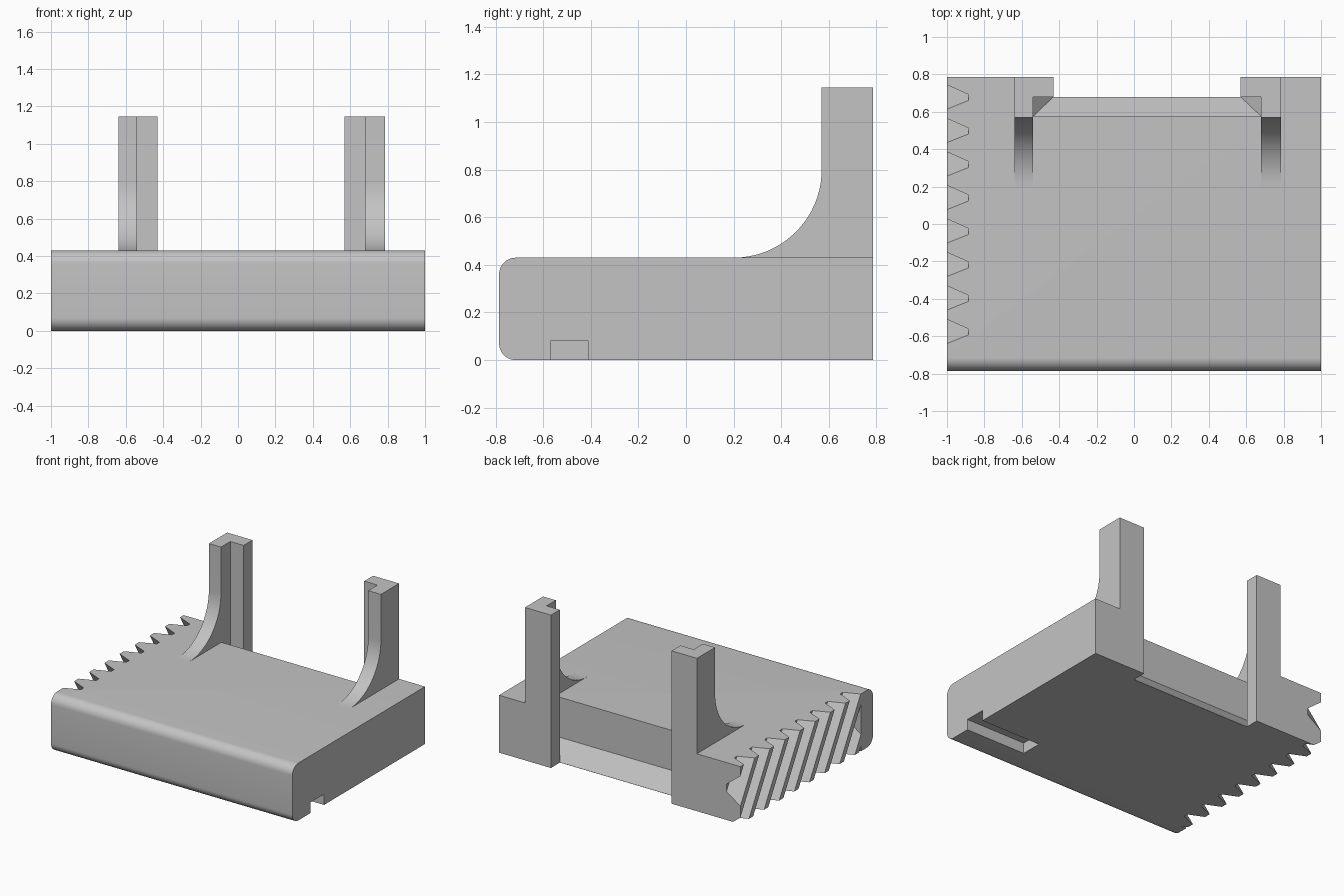
import bpy, bmesh
from math import sin, cos, pi, tan, radians
from mathutils import Vector

cube = bpy.data.objects.get("Cube")
if cube:
    bpy.data.objects.remove(cube, do_unlink=True)

grey = bpy.data.materials.new("light_grey")
grey.use_nodes = True
COLOUR = (0.55, 0.55, 0.55, 1)
grey.diffuse_color = COLOUR
grey.node_tree.nodes["Principled BSDF"].inputs["Base Color"].default_value = COLOUR

WIDTH, DEPTH, HEIGHT, TOP = 1.0, 0.785, 0.43, 1.145
OUT_L, IN_L, LIP_L = -0.64, -0.54, -0.43      # post and slot limits, right-hand side
LIP_R, IN_R, OUT_R = 0.57, 0.68, 0.785        # post and slot limits, left-hand side
SLOT_Y, LIP_Y = 0.575, 0.68


def make(name, bm):
    bmesh.ops.recalc_face_normals(bm, faces=bm.faces[:])
    mesh = bpy.data.meshes.new(name)
    bm.to_mesh(mesh)
    bm.free()
    mesh.materials.append(grey)
    obj = bpy.data.objects.new(name, mesh)
    bpy.context.collection.objects.link(obj)
    return obj


def prism_x(name, profile, x0, x1):
    """Extrude a (y, z) profile along x."""
    bm = bmesh.new()
    face = bm.faces.new([bm.verts.new((x0, y, z)) for y, z in profile])
    ext = bmesh.ops.extrude_face_region(bm, geom=[face])
    verts = [g for g in ext["geom"] if isinstance(g, bmesh.types.BMVert)]
    bmesh.ops.translate(bm, vec=(x1 - x0, 0, 0), verts=verts)
    return make(name, bm)


def box(name, x0, x1, y0, y1, z0, z1):
    return prism_x(name, [(y0, z0), (y1, z0), (y1, z1), (y0, z1)], x0, x1)


def hull(bm, points):
    verts = [bm.verts.new(p) for p in points]
    bmesh.ops.convex_hull(bm, input=verts)


def arc(cy, cz, r, start, end, steps):
    angles = [radians(start + (end - start) * i / steps) for i in range(steps + 1)]
    return [(cy + r * cos(a), cz + r * sin(a)) for a in angles]


def combine(target, tool, operation):
    mod = target.modifiers.new("boolean", 'BOOLEAN')
    mod.operation, mod.solver, mod.object = operation, 'EXACT', tool
    tool.hide_render = True
    bpy.context.view_layer.objects.active = target
    bpy.ops.object.modifier_apply(modifier=mod.name)
    bpy.data.objects.remove(tool, do_unlink=True)


def smooth(obj):
    bpy.ops.object.select_all(action='DESELECT')
    obj.select_set(True)
    bpy.context.view_layer.objects.active = obj
    bpy.ops.object.shade_smooth_by_angle(angle=radians(25))


# Base block with rounded front edges
R = 0.07
profile = [(DEPTH, 0), (DEPTH, HEIGHT)]
profile += arc(-DEPTH + R, HEIGHT - R, R, 90, 180, 10)
profile += arc(-DEPTH + R, R, R, 180, 270, 10)
base = prism_x("base_block", profile, -WIDTH, WIDTH)

# Open gap at the back, upright slot and its funnel-shaped lower end
FUNNEL = 0.13
combine(base, box("gap_cutter", LIP_L, LIP_R, LIP_Y - 0.001, 1, -0.1, 1), 'DIFFERENCE')
combine(base, box("slot_cutter", IN_L, IN_R, SLOT_Y, LIP_Y, FUNNEL, 1), 'DIFFERENCE')
bm = bmesh.new()
rim = [(IN_L, SLOT_Y), (IN_R, SLOT_Y), (IN_R, LIP_Y), (IN_L, LIP_Y)]
hull(bm, [(x, y, z) for x, y in rim for z in (FUNNEL, FUNNEL + 0.02)]
     + [(LIP_L, LIP_Y, 0), (LIP_R, LIP_Y, 0)])
combine(base, make("funnel_cutter", bm), 'DIFFERENCE')

# Notch under the left side
combine(base, box("notch_cutter", 0.5, 1.1, -0.57, -0.41, -0.1, 0.08), 'DIFFERENCE')

# Slanted grip grooves on the right side, stopping short of the front
PITCH, SLANT = 0.179, tan(radians(30))
section = [(-1.02, 0.752), (-0.885, 0.692), (-0.885, 0.66), (-1.02, 0.606)]
bm = bmesh.new()
for i in range(10):
    hull(bm, [(x, y - i * PITCH + (HEIGHT - z) * SLANT, z)
              for x, y in section for z in (-0.02, HEIGHT + 0.02)])
geom = bm.verts[:] + bm.edges[:] + bm.faces[:]
bmesh.ops.bisect_plane(bm, geom=geom, plane_co=(0, -0.643, 0), plane_no=(0, -1, 0),
                       clear_outer=True)
bmesh.ops.holes_fill(bm, edges=[e for e in bm.edges if e.is_boundary], sides=0)
combine(base, make("groove_cutter", bm), 'DIFFERENCE')
smooth(base)

# Two posts, each a curved web with a retaining lip at the back
sweep = arc(0.2, 0.8, 0.37, -90, 0, 20)
web = [(DEPTH, HEIGHT)] + sweep + [(0.57, TOP), (DEPTH, TOP)]
for name, web_x, lip_x in (("right_post", (OUT_L, IN_L), (IN_L - 0.05, LIP_L)),
                           ("left_post", (IN_R, OUT_R), (LIP_R, IN_R + 0.05))):
    post = prism_x(name, web, *web_x)
    combine(post, box("lip", *lip_x, LIP_Y, DEPTH, HEIGHT, TOP), 'UNION')
    smooth(post)
